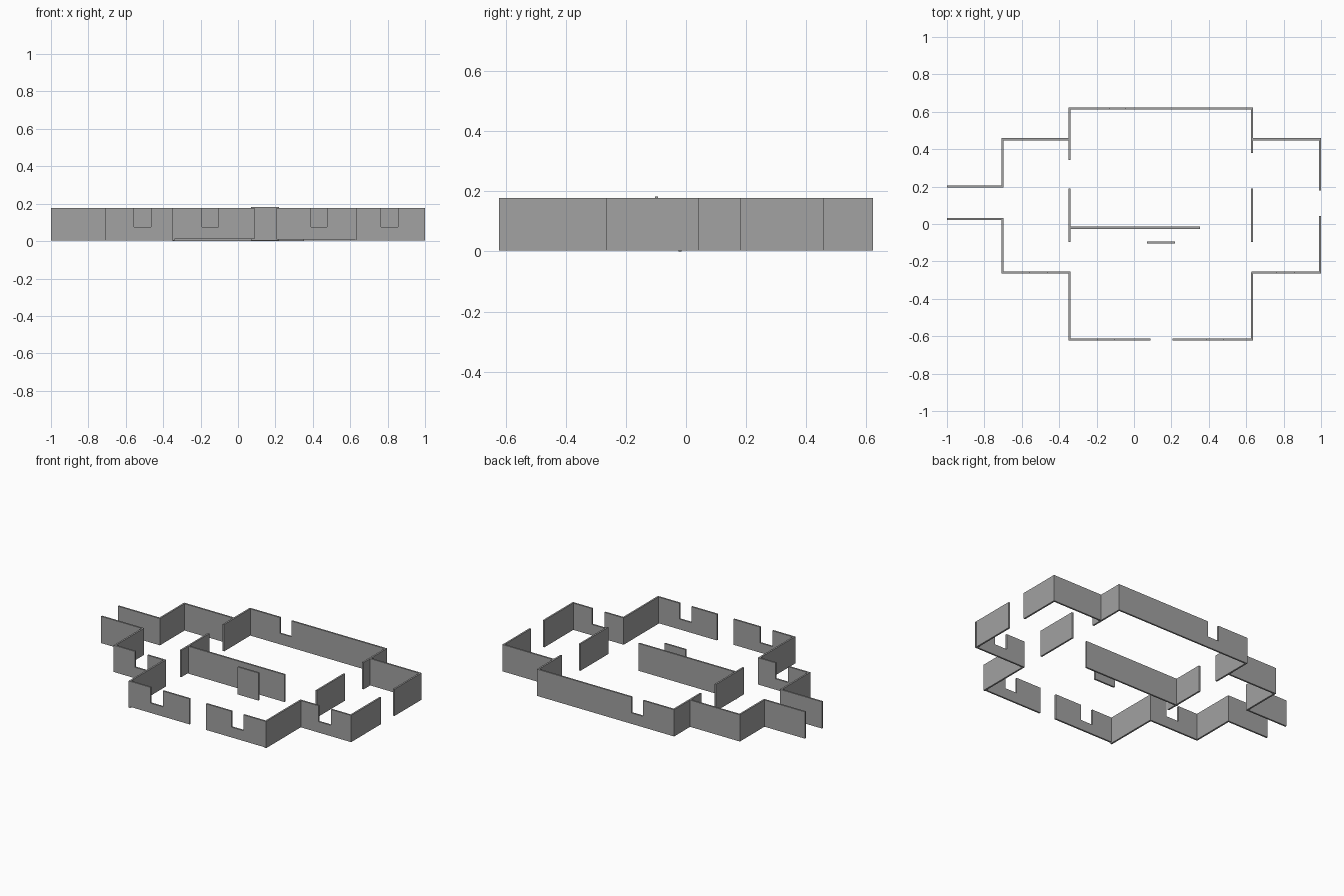
import bpy, bmesh
from mathutils import Vector

if "Cube" in bpy.data.objects:
    bpy.data.objects.remove(bpy.data.objects["Cube"], do_unlink=True)

grey = bpy.data.materials.new("wall_grey")
grey.use_nodes = True
colour = (0.36, 0.36, 0.36, 1)
grey.diffuse_color = colour
grey.node_tree.nodes["Principled BSDF"].inputs["Base Color"].default_value = colour

THICK = 0.011
TOP = 0.178
SILL = 0.075


def wall(name, axis, at, start, end, notch=None, bottom=0.004, top=TOP):
    """Upright wall along one axis, with an optional window notch cut from its top."""
    profile = [(start, bottom), (end, bottom), (end, top)]
    if notch:
        a, b = notch
        profile += [(b, top), (b, SILL), (a, SILL), (a, top)]
    profile.append((start, top))
    bm = bmesh.new()
    near = at - THICK / 2
    verts = [bm.verts.new((s, near, z) if axis == "x" else (near, s, z))
             for s, z in profile]
    face = bm.faces.new(verts)
    push = Vector((0, THICK, 0)) if axis == "x" else Vector((THICK, 0, 0))
    grown = bmesh.ops.extrude_face_region(bm, geom=[face], use_keep_orig=True)
    moved = [g for g in grown["geom"] if isinstance(g, bmesh.types.BMVert)]
    bmesh.ops.translate(bm, verts=moved, vec=push)
    bmesh.ops.recalc_face_normals(bm, faces=bm.faces)
    mesh = bpy.data.meshes.new(name)
    bm.to_mesh(mesh)
    bm.free()
    mesh.materials.append(grey)
    obj = bpy.data.objects.new(name, mesh)
    bpy.context.collection.objects.link(obj)


# Main hall: back and front walls
wall("back_wall", "x", 0.617, -0.35, 0.637, (-0.127, -0.045))
wall("front_wall_right", "x", -0.617, -0.35, 0.088, (-0.193, -0.105), bottom=0.012)
wall("front_wall_left", "x", -0.617, 0.207, 0.637, (0.39, 0.475), bottom=0.008)

# Main hall: side walls
wall("hall_side_front_right", "y", -0.345, -0.622, -0.26)
wall("hall_side_middle_right", "y", -0.345, -0.097, 0.19)
wall("hall_side_back_right", "y", -0.345, 0.343, 0.622)
wall("hall_side_front_left", "y", 0.632, -0.622, -0.26)
wall("hall_side_middle_left", "y", 0.632, -0.097, 0.19)
wall("hall_side_back_left", "y", 0.632, 0.38, 0.622)

# Right wing and its entrance passage
wall("right_wing_back", "x", 0.453, -0.708, -0.34)
wall("right_wing_front", "x", -0.26, -0.708, -0.34, (-0.555, -0.465))
wall("right_wing_side_back", "y", -0.703, 0.196, 0.458)
wall("right_wing_side_front", "y", -0.703, -0.265, 0.032)
wall("passage_back", "x", 0.2, -1.0, -0.698)
wall("passage_front", "x", 0.027, -1.0, -0.698)

# Left wing
wall("left_wing_back", "x", 0.453, 0.628, 1.0)
wall("left_wing_front", "x", -0.26, 0.628, 1.0, (0.765, 0.855))
wall("left_wing_side_back", "y", 0.994, 0.18, 0.458)
wall("left_wing_side_front", "y", 0.994, -0.265, 0.043)

# Inner partition and the free-standing panel before it
wall("inner_partition", "x", -0.02, -0.35, 0.353, bottom=0)
wall("standing_panel", "x", -0.098, 0.07, 0.22, top=0.183)
